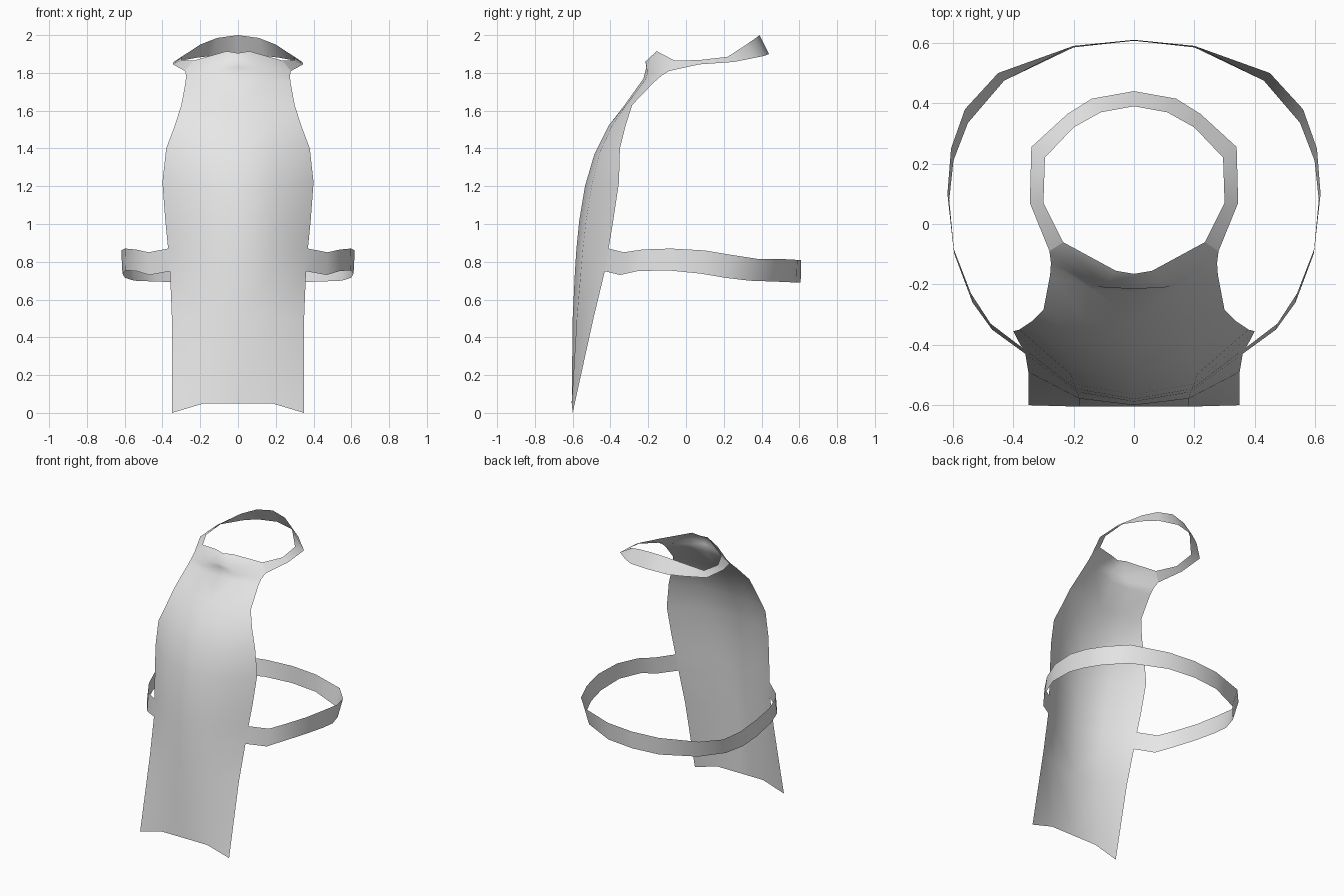
import bpy
import bmesh

default_cube = bpy.data.objects.get("Cube")
if default_cube:
    bpy.data.objects.remove(default_cube, do_unlink=True)


def make_material(name, colour):
    mat = bpy.data.materials.new(name)
    mat.use_nodes = True
    mat.diffuse_color = colour
    mat.node_tree.nodes["Principled BSDF"].inputs["Base Color"].default_value = colour
    return mat


cloth = make_material("pale grey cloth", (0.8, 0.8, 0.8, 1))


def make_sheet(name, rows):
    """Skin a grid of points for the +x half and mirror it to the other side."""
    bm = bmesh.new()
    grid = [[bm.verts.new(point) for point in row] for row in rows]
    for lower, upper in zip(grid, grid[1:]):
        for i in range(len(lower) - 1):
            bm.faces.new((lower[i], lower[i + 1], upper[i + 1], upper[i]))
    mesh = bpy.data.meshes.new(name)
    bm.to_mesh(mesh)
    bm.free()
    mesh.materials.append(cloth)
    for polygon in mesh.polygons:
        polygon.use_smooth = True
    obj = bpy.data.objects.new(name, mesh)
    bpy.context.collection.objects.link(obj)
    mirror = obj.modifiers.new("Mirror", "MIRROR")
    mirror.use_axis = (True, False, False)
    mirror.use_clip = True
    mirror.merge_threshold = 0.001
    return obj


def panel_row(centre_y, centre_z, edge, bend=0.2):
    """Centre, middle and edge points of one level of the apron panel."""
    x, y, z = edge
    middle = (x * 0.52, centre_y + bend * (y - centre_y), centre_z + bend * (z - centre_z))
    return [(0, centre_y, centre_z), middle, edge]


# Attachment points shared by the panel and its straps
waist_low = (0.36, -0.43, 0.75)
waist_high = (0.37, -0.41, 0.87)
neck_outer = (0.28, -0.09, 0.01 + 1.8)
neck_inner = (0.235, -0.06, 1.865)

# Apron panel, from hem to the folded neckline
panel = [
    panel_row(-0.605, 0.05, (0.35, -0.6, 0), 0),
    panel_row(-0.6, 0.5, (0.35, -0.49, 0.5)),
    panel_row(-0.588, 0.75, waist_low),
    panel_row(-0.58, 0.87, waist_high),
    panel_row(-0.565, 1.02, (0.385, -0.385, 1.02)),
    panel_row(-0.535, 1.2, (0.4, -0.355, 1.22)),
    panel_row(-0.485, 1.37, (0.38, -0.35, 1.4)),
    panel_row(-0.41, 1.52, (0.335, -0.32, 1.52)),
    panel_row(-0.325, 1.63, (0.3, -0.285, 1.63)),
    panel_row(-0.225, 1.77, (0.278, -0.17, 1.75)),
    [(0, -0.21, 1.83), (0.12, -0.205, 1.8), (0.275, -0.13, 1.785)],
    [(0, -0.215, 1.86), (0.1, -0.21, 1.84), neck_outer],
    [(0, -0.165, 1.905), (0.06, -0.155, 1.915), neck_inner],
]
make_sheet("apron_panel", panel)

# Neck strap: outer and inner edges running round to the back
neck_strap = [
    [neck_outer, neck_inner],
    [(0.345, 0.07, 1.845), (0.3, 0.07, 1.868)],
    [(0.34, 0.255, 1.858), (0.295, 0.22, 1.885)],
    [(0.22, 0.365, 1.88), (0.2, 0.32, 1.95)],
    [(0.14, 0.415, 1.89), (0.11, 0.37, 1.985)],
    [(0, 0.44, 1.9), (0, 0.39, 2)],
]
make_sheet("neck_strap", neck_strap)

# Waist strap: lower and upper edges running round to the back
waist_strap = [
    [waist_low, waist_high],
    [(0.47, -0.35, 0.73), (0.475, -0.33, 0.85)],
    [(0.535, -0.26, 0.75), (0.54, -0.23, 0.865)],
    [(0.595, -0.1, 0.755), (0.598, -0.08, 0.87)],
    [(0.612, 0.08, 0.737), (0.618, 0.1, 0.86)],
    [(0.598, 0.21, 0.715), (0.606, 0.25, 0.835)],
    [(0.55, 0.335, 0.7), (0.56, 0.38, 0.815)],
    [(0.43, 0.475, 0.695), (0.45, 0.5, 0.815)],
    [(0.2, 0.585, 0.69), (0.2, 0.59, 0.81)],
    [(0, 0.607, 0.69), (0, 0.61, 0.81)],
]
make_sheet("waist_strap", waist_strap)
